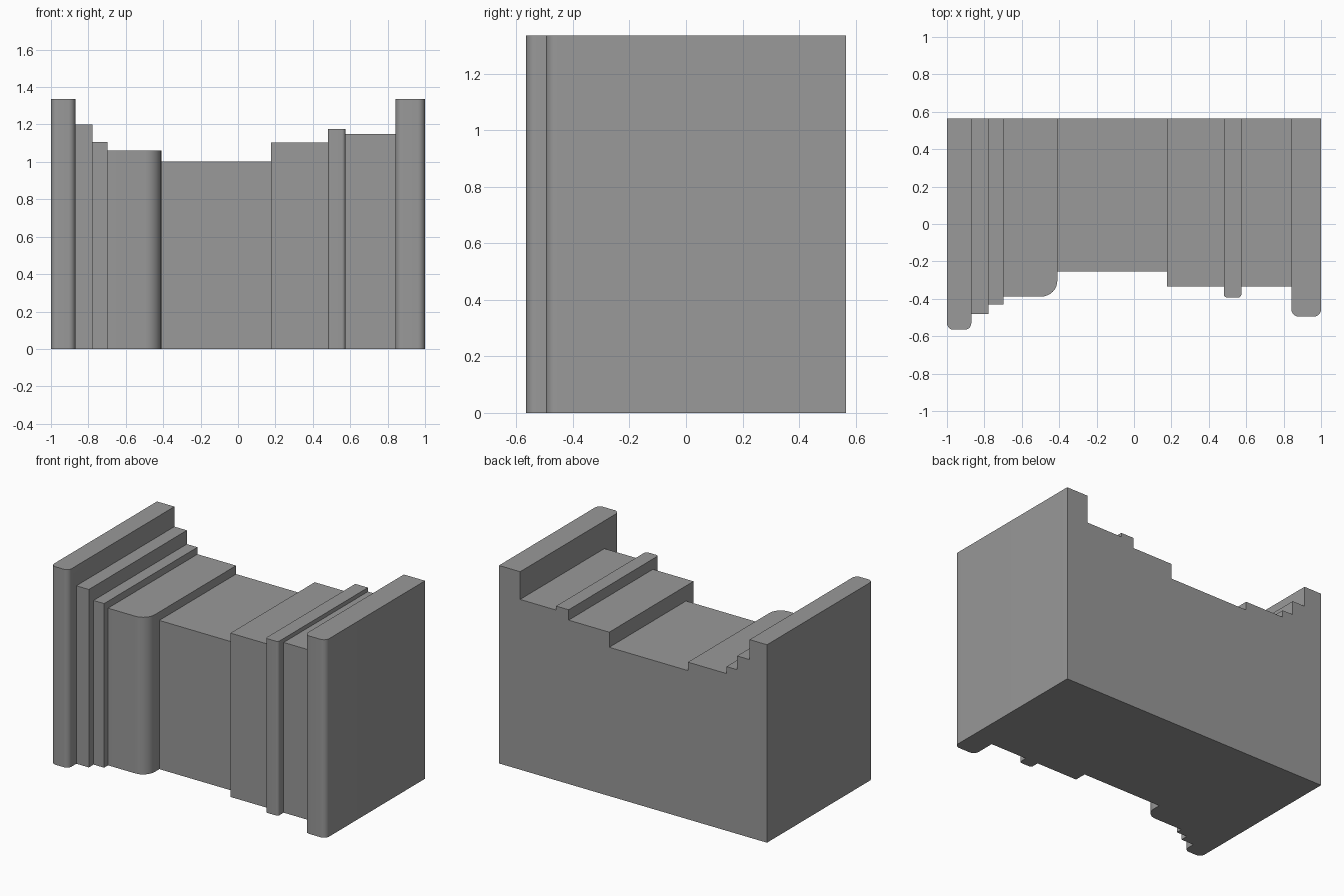
import bpy, bmesh, math

if "Cube" in bpy.data.objects:
    bpy.data.objects.remove(bpy.data.objects["Cube"])

BACK = 0.565


def slab(name, x0, x1, height, front, r_left=0.0, r_right=0.0):
    """Upright block with optionally rounded vertical front corners."""
    pts = [(x1, BACK), (x0, BACK)]
    for x, r, side, start in ((x0, r_left, 1, 180), (x1, r_right, -1, 270)):
        if r == 0:
            pts.append((x, front))
            continue
        for i in range(9):
            a = math.radians(start + 90 * i / 8)
            pts.append((x + side * r + r * math.cos(a), front + r + r * math.sin(a)))
    bm = bmesh.new()
    base = bm.faces.new([bm.verts.new((x, y, 0)) for x, y in pts])
    top = bmesh.ops.extrude_face_region(bm, geom=[base])["geom"]
    bmesh.ops.translate(bm, vec=(0, 0, height),
                        verts=[v for v in top if isinstance(v, bmesh.types.BMVert)])
    bmesh.ops.recalc_face_normals(bm, faces=bm.faces)
    mesh = bpy.data.meshes.new(name)
    bm.to_mesh(mesh)
    bm.free()
    mesh.materials.append(dark_grey)
    obj = bpy.data.objects.new(name, mesh)
    bpy.context.collection.objects.link(obj)
    return obj


dark_grey = bpy.data.materials.new("dark_grey")
dark_grey.diffuse_color = (0.32, 0.32, 0.32, 1)
dark_grey.use_nodes = True
dark_grey.node_tree.nodes["Principled BSDF"].inputs["Base Color"].default_value = dark_grey.diffuse_color

# Stepped molding bands, left to right
bands = [
    slab("stepped_molding", -1.0, -0.87, 1.335, -0.565, 0.035, 0.035),
    slab("outer_step", -0.87, -0.777, 1.2, -0.48),
    slab("inner_step", -0.777, -0.698, 1.107, -0.43),
    slab("round_shoulder", -0.698, -0.41, 1.06, -0.388, 0, 0.085),
    slab("centre_block", -0.41, 0.177, 1.003, -0.253),
    slab("right_block", 0.177, 0.48, 1.105, -0.333),
    slab("thin_bead", 0.48, 0.574, 1.175, -0.393, 0.018, 0.018),
    slab("right_recess", 0.574, 0.842, 1.148, -0.333),
    slab("right_end_plate", 0.842, 1.0, 1.335, -0.495, 0.038, 0.038),
]

# Fuse the bands into one solid
body = bands[0]
bpy.context.view_layer.objects.active = body
body.select_set(True)
for band in bands[1:]:
    mod = body.modifiers.new("fuse", "BOOLEAN")
    mod.operation = "UNION"
    mod.solver = "EXACT"
    mod.object = band
    bpy.ops.object.modifier_apply(modifier=mod.name)
    bpy.data.objects.remove(band)

bpy.ops.object.shade_smooth_by_angle(angle=math.radians(30))
